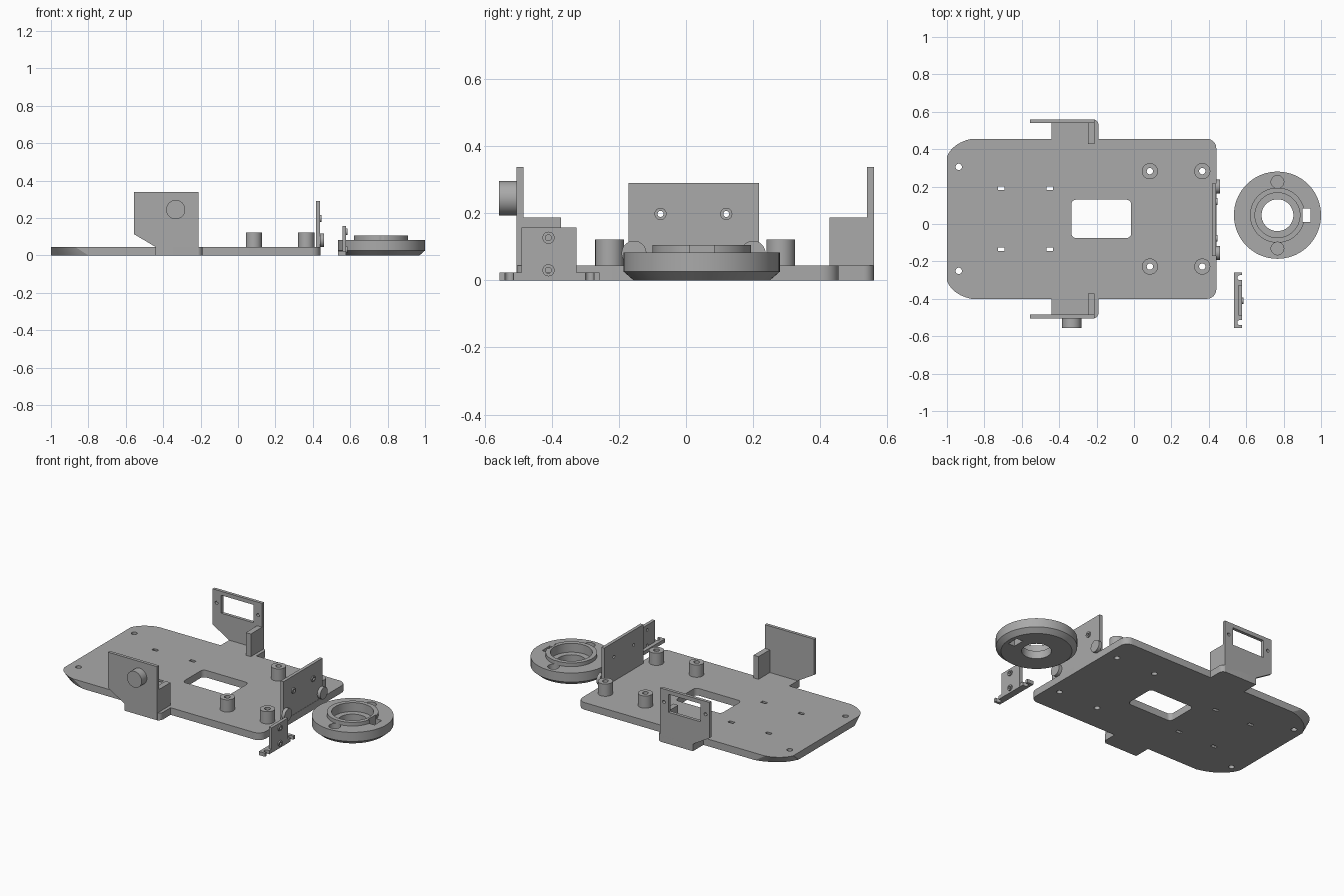
import bpy, bmesh, math
from mathutils import Vector

old = bpy.data.objects.get("Cube")
if old:
    bpy.data.objects.remove(old, do_unlink=True)

grey = bpy.data.materials.new("plain grey")
grey.use_nodes = True
GREY = (0.4, 0.4, 0.4, 1)
grey.diffuse_color = GREY
grey.node_tree.nodes["Principled BSDF"].inputs["Base Color"].default_value = GREY

MID = 0.0275  # centre line of the chassis in y
T = 0.045     # floor thickness


# Outline helpers
def rect(a0, b0, a1, b1):
    return [(a0, b0), (a1, b0), (a1, b1), (a0, b1)]


def arc(a, b, r, start, end, n=8):
    return [(a + r * math.cos(math.radians(start + (end - start) * i / n)),
             b + r * math.sin(math.radians(start + (end - start) * i / n))) for i in range(n + 1)]


def circle(a, b, r, n=32):
    return arc(a, b, r, 0, 360, n)[:-1]


def round_rect(a0, b0, a1, b1, r):
    return (arc(a1 - r, b1 - r, r, 0, 90) + arc(a0 + r, b1 - r, r, 90, 180)
            + arc(a0 + r, b0 + r, r, 180, 270) + arc(a1 - r, b0 + r, r, 270, 360))


# Solid between two matching outlines along an axis
def prism(bm, low, h0, h1, axis="z", high=None):
    def place(p, h):
        a, b = p
        return {"z": (a, b, h), "y": (a, h, b), "x": (h, a, b)}[axis]
    v0 = [bm.verts.new(place(p, h0)) for p in low]
    v1 = [bm.verts.new(place(p, h1)) for p in (high or low)]
    faces = [bm.faces.new(v0), bm.faces.new(v1)]
    n = len(v0)
    for i in range(n):
        j = (i + 1) % n
        faces.append(bm.faces.new((v0[i], v0[j], v1[j], v1[i])))
    bmesh.ops.recalc_face_normals(bm, faces=faces)


def make(name, bm):
    me = bpy.data.meshes.new(name)
    bm.to_mesh(me)
    bm.free()
    me.materials.append(grey)
    ob = bpy.data.objects.new(name, me)
    bpy.context.collection.objects.link(ob)
    return ob


def solid(name, *args, **kw):
    bm = bmesh.new()
    prism(bm, *args, **kw)
    return make(name, bm)


# Cut a list of prisms out of an object
def cut(ob, cutters):
    bm = bmesh.new()
    for outline, h0, h1, axis in cutters:
        prism(bm, outline, h0, h1, axis)
    tool = make("cutter", bm)
    tool.hide_render = True
    mod = ob.modifiers.new("cut", "BOOLEAN")
    mod.operation, mod.solver, mod.object = "DIFFERENCE", "EXACT", tool
    dg = bpy.context.evaluated_depsgraph_get()
    me = bpy.data.meshes.new_from_object(ob.evaluated_get(dg))
    ob.modifiers.clear()
    ob.data = me
    bpy.data.objects.remove(tool, do_unlink=True)


# Floor plate with side tabs and undercut rear corners
def floor_outline(cx, cy):
    half = [(0.44 - 0.05 + 0.05, 0)]
    half += arc(0.39, 0.3775, 0.05, 0, 90)
    half += [(-0.19, 0.4275)] + arc(-0.22, 0.5025, 0.03, 0, 90)
    half += [(-0.44, 0.5325), (-0.44, 0.4275)]
    for i in range(7):
        t = math.radians(15 + 10 * i)
        u, v = (math.sin(t) - math.sin(math.radians(15))), (math.cos(t) - math.cos(math.radians(75)))
        k = math.sin(math.radians(75)) - math.sin(math.radians(15))
        half.append((-1 + cx - cx * u / k, 0.4275 - cy + cy * v / k))
    upper = [(x, MID + y) for x, y in half]
    lower = [(x, MID - y) for x, y in reversed(half[1:])]
    return upper + lower


floor = solid("floor_plate", floor_outline(0.2, 0.15), 0, T, high=floor_outline(0.13, 0.095))
post_spots = [(x, MID + s * 0.255) for x in (0.085, 0.365) for s in (-1, 1)]
holes = [(round_rect(-0.335, -0.075, -0.015, 0.13, 0.025), -0.1, 0.2, "z")]
for s in (-1, 1):
    holes.append((circle(-0.937, MID + s * 0.278, 0.017), -0.1, 0.2, "z"))
    for x in (-0.71, -0.45):
        y = MID + s * 0.163
        holes.append((rect(x - 0.018, y - 0.01, x + 0.018, y + 0.01), -0.1, 0.2, "z"))
for x, y in post_spots:
    holes.append((circle(x, y, 0.017, 24), -0.1, 0.2, "z"))
cut(floor, holes)

# Hollow standoff posts
for i, (x, y) in enumerate(post_spots):
    post = solid("standoff_%d" % (i + 1), circle(x, y, 0.043), T, 0.122)
    cut(post, [(circle(x, y, 0.017, 24), 0, 0.2, "z")])

# Side walls with gussets
wall_shape = [(-0.21, 0), (-0.44, 0), (-0.44, T), (-0.555, 0.113), (-0.555, 0.338), (-0.21, 0.338)]
for s, side in ((-1, "front"), (1, "back")):
    wall = solid(side + "_wall", wall_shape, MID + s * 0.5125, MID + s * 0.5325, axis="y")
    if s > 0:
        cut(wall, [(rect(-0.495, 0.2, -0.27, 0.313), 0.4, 0.7, "y"),
                   (circle(-0.528, 0.257, 0.01, 16), 0.4, 0.7, "y"),
                   (circle(-0.238, 0.257, 0.01, 16), 0.4, 0.7, "y")])
    solid(side + "_gusset", rect(-0.245, T, -0.21, 0.188), MID + s * 0.4, MID + s * 0.5125, axis="y")
solid("pivot_knob", circle(-0.333, 0.245, 0.051, 48), -0.557, -0.505, axis="y")


# Screw bosses and the plate they pierce
def pierced(name, plate, spots, x_in, x_out):
    for i, (y, z) in enumerate(spots):
        boss = solid("%s_boss_%d" % (name, i + 1), circle(y, z, 0.018, 24), x_in, x_out, axis="x")
        cut(boss, [(circle(y, z, 0.009, 24), 0, 0.9, "x")])
    cut(plate, [(circle(y, z, 0.009, 24), 0, 0.9, "x") for y, z in spots])


# Upright end plate with round pegs
end_plate = solid("end_plate", rect(-0.172, 0, 0.217, 0.29), 0.418, 0.4385, axis="x")
pierced("end_plate", end_plate, [(-0.076, 0.198), (0.12, 0.198)], 0.4385, 0.446)
for y in (-0.155, 0.2):
    solid("end_peg", circle(y, 0.081, 0.037), 0.4385, 0.46, axis="x")

# Loose angle bracket
foot = solid("bracket_foot", rect(0.535, -0.556, 0.578, -0.258), 0, 0.023)
slots = []
for y in (-0.527, -0.287):
    slots.append((arc(0.565, y, 0.013, 90, 270) + [(0.6, y - 0.013), (0.6, y + 0.013)], -0.1, 0.1, "z"))
cut(foot, slots)
upright = solid("bracket_upright", rect(-0.49, 0.0, -0.327, 0.158), 0.558, 0.5785, axis="x")
pierced("bracket", upright, [(-0.41, 0.03), (-0.41, 0.127)], 0.5785, 0.586)

# Turned wheel hub with raised ring
CX, CY = 0.767, 0.047
profile = [(0.085, 0), (0.203, 0), (0.233, 0.026), (0.233, 0.083), (0.147, 0.083),
           (0.147, 0.106), (0.12, 0.106), (0.12, 0.05), (0.085, 0.05)]
bm = bmesh.new()
ring = [bm.verts.new((CX + r, CY, z)) for r, z in profile]
edges = [bm.edges.new((ring[i], ring[(i + 1) % len(ring)])) for i in range(len(ring))]
bmesh.ops.spin(bm, geom=ring + edges, cent=Vector((CX, CY, 0)), axis=(0, 0, 1),
               angle=math.tau, steps=72)
bmesh.ops.remove_doubles(bm, verts=bm.verts, dist=0.0001)
bmesh.ops.recalc_face_normals(bm, faces=bm.faces)
hub = make("wheel_hub", bm)
cut(hub, [(rect(CX + 0.133, CY - 0.037, CX + 0.178, CY + 0.037), -0.1, 0.2, "z"),
          (circle(CX, CY + 0.178, 0.034), 0.045, 0.2, "z"),
          (circle(CX, CY - 0.178, 0.034), 0.045, 0.2, "z")])

# Smooth round sides, keep edges sharp
bpy.ops.object.select_all(action="DESELECT")
for ob in bpy.context.collection.objects:
    if ob.type == "MESH":
        ob.select_set(True)
        bpy.context.view_layer.objects.active = ob
bpy.ops.object.shade_smooth_by_angle(angle=math.radians(25))
